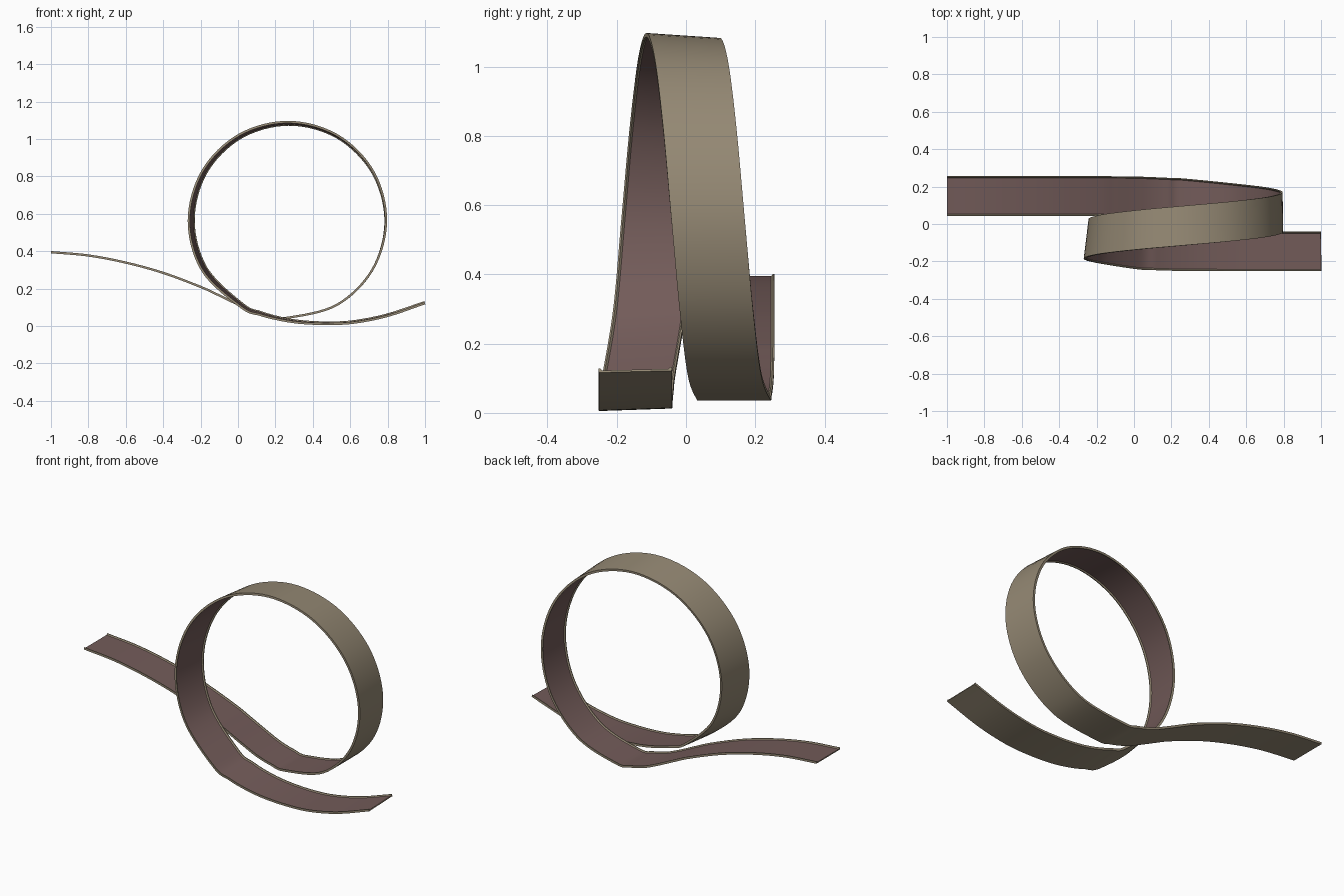
import bpy, bmesh
from math import sin, cos, radians
from mathutils import Vector

if "Cube" in bpy.data.objects:
    bpy.data.objects.remove(bpy.data.objects["Cube"])


def material(name, rgb):
    m = bpy.data.materials.new(name)
    m.diffuse_color = (*rgb, 1)
    m.use_nodes = True
    m.node_tree.nodes["Principled BSDF"].inputs["Base Color"].default_value = m.diffuse_color
    return m


# Path stations: x, y, z, bank angle in degrees
entry = [(-1, .15, .392, 0), (-.8, .15, .374, 0), (-.6, .15, .336, 0), (-.4, .15, .281, 0),
         (-.2, .15, .206, 0), (-.1, .149, .160, 0), (0, .148, .112, 0), (.09, .145, .074, 0),
         (.18, .141, .051, 0)]
leave = [(.02, -.136, .106, 5), (.12, -.141, .064, 4), (.22, -.144, .037, 3),
         (.33, -.145, .019, 2.5), (.47, -.146, .012, 2), (.62, -.146, .019, 2),
         (.8, -.146, .055, 2), (1, -.146, .122, 1.5)]
loop = []
for i in range(11):
    a = -90 + 30 * i
    if a > 215:
        break
    t = i / 10
    bank = 7 * max(0, min(1, (a + 20) / 200))
    loop.append((.27 + .523 * cos(radians(a)), .135 - .239 * t,
                 .564 + .523 * sin(radians(a)), bank))
loop[0] = (.27, .137, .042, 0)
pts = [Vector(p) for p in entry + loop + leave]


# Smooth curve through the stations
def catmull(p0, p1, p2, p3, t):
    return .5 * (2 * p1 + (p2 - p0) * t + (2 * p0 - 5 * p1 + 4 * p2 - p3) * t * t
                 + (3 * p1 - p0 - 3 * p2 + p3) * t ** 3)


ext = [2 * pts[0] - pts[1]] + pts + [2 * pts[-1] - pts[-2]]
STEPS = 8
path = [catmull(*ext[i:i + 4], s / STEPS) for i in range(len(pts) - 1) for s in range(STEPS)]
path.append(pts[-1])

# Channel cross-section: across the track, height above the underside
H, LIP, TH, RIM = .106, .010, .003, .009
profile = [(-H, -TH), (H, -TH), (H, RIM), (H - LIP * .5, RIM), (H - LIP, TH),
           (-H + LIP, TH), (-H + LIP * .5, RIM), (-H, RIM)]
ROAD = 4  # profile side that is the running surface

bm = bmesh.new()
rings = []
for i, p in enumerate(path):
    d = path[min(i + 1, len(path) - 1)] - path[max(i - 1, 0)]
    tangent = Vector((d.x, 0, d.z)).normalized()
    side = Vector((0, 1, 0))
    inward = tangent.cross(side)
    b = radians(p[3])
    across = side * cos(b) + inward * sin(b)
    up = inward * cos(b) - side * sin(b)
    c = Vector((p[0], p[1], p[2]))
    rings.append([bm.verts.new(c + across * u + up * v) for u, v in profile])
n = len(profile)
for r, s in zip(rings, rings[1:]):
    for k in range(n):
        f = bm.faces.new((r[k], r[(k + 1) % n], s[(k + 1) % n], s[k]))
        f.material_index = 1 if k == ROAD else 0
bm.faces.new(rings[0])
bm.faces.new(rings[-1][::-1])
bmesh.ops.recalc_face_normals(bm, faces=bm.faces)

mesh = bpy.data.meshes.new("loop_track")
bm.to_mesh(mesh)
bm.free()
mesh.materials.append(material("track_body", (.30, .25, .175)))
mesh.materials.append(material("running_surface", (.17, .105, .10)))
track = bpy.data.objects.new("loop_track", mesh)
bpy.context.collection.objects.link(track)
bpy.context.view_layer.objects.active = track
track.select_set(True)
bpy.ops.object.shade_smooth_by_angle(angle=radians(30))
